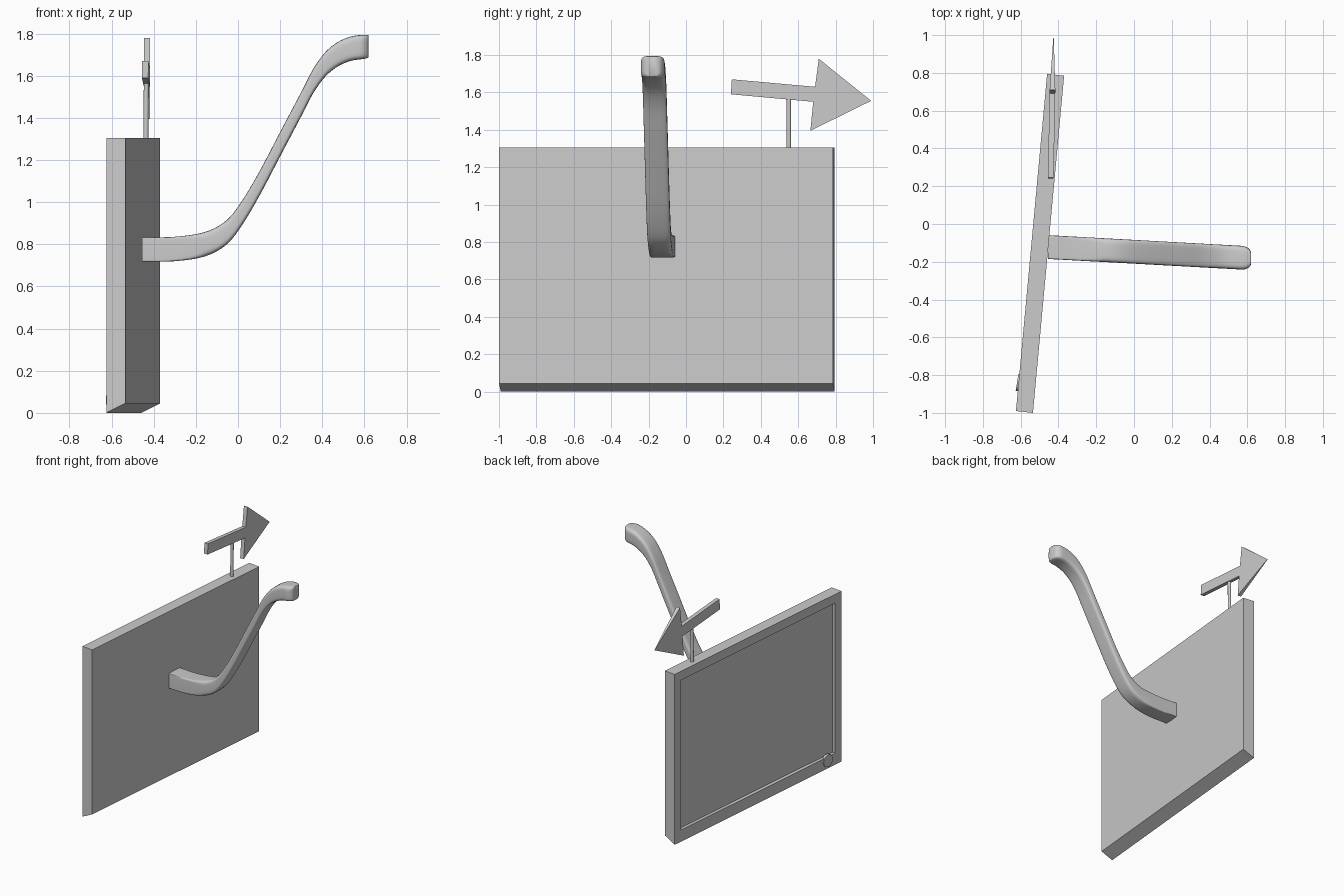
import bpy, bmesh, math
from mathutils import Vector

if "Cube" in bpy.data.objects:
    bpy.data.objects.remove(bpy.data.objects["Cube"], do_unlink=True)

grey = bpy.data.materials.new("light grey")
grey.use_nodes = True
COLOUR = (0.6, 0.6, 0.6, 1)
grey.diffuse_color = COLOUR
grey.node_tree.nodes["Principled BSDF"].inputs["Base Color"].default_value = COLOUR


def finish(bm, name, smooth=False):
    bmesh.ops.recalc_face_normals(bm, faces=bm.faces)
    mesh = bpy.data.meshes.new(name)
    bm.to_mesh(mesh)
    bm.free()
    mesh.materials.append(grey)
    obj = bpy.data.objects.new(name, mesh)
    bpy.context.collection.objects.link(obj)
    if smooth:
        bpy.ops.object.select_all(action='DESELECT')
        obj.select_set(True)
        bpy.context.view_layer.objects.active = obj
        bpy.ops.object.shade_smooth_by_angle(angle=math.radians(40))
    return obj


def loft(bm, rings):
    """Join closed rings of points and cap both ends."""
    rows = [[bm.verts.new(p) for p in ring] for ring in rings]
    n = len(rows[0])
    for a, b in zip(rows, rows[1:]):
        for i in range(n):
            bm.faces.new((a[i], a[(i + 1) % n], b[(i + 1) % n], b[i]))
    return bm.faces.new(rows[0]), bm.faces.new(rows[-1])


# Panel: yawed slab with a sloping underside and a recessed screen on -x
back = [(-0.625, -0.99), (-0.46, 0.795)]
front = [(-0.535, -1.0), (-0.37, 0.785)]


def panel_ring(edge, low):
    (x0, y0), (x1, y1) = edge
    return [(x0, y0, low), (x1, y1, low), (x1, y1, 1.305), (x0, y0, 1.305)]


bm = bmesh.new()
screen, _ = loft(bm, [panel_ring(back, 0), panel_ring(front, 0.045)])
bmesh.ops.recalc_face_normals(bm, faces=bm.faces)
bmesh.ops.inset_individual(bm, faces=[screen], thickness=0.097)
for v in screen.verts:
    if v.co.z < 0.5:
        v.co.z += 0.02
inward = -screen.normal * 0.025
pushed = bmesh.ops.extrude_discrete_faces(bm, faces=[screen])["faces"][0]
bmesh.ops.translate(bm, verts=pushed.verts, vec=inward)
finish(bm, "screen_panel")


def rod(name, a, b, radius, sides):
    a, b = Vector(a), Vector(b)
    bpy.ops.mesh.primitive_cylinder_add(vertices=sides, radius=radius,
                                        depth=(b - a).length, location=(a + b) / 2)
    obj = bpy.context.object
    obj.rotation_mode = 'QUATERNION'
    obj.rotation_quaternion = (b - a).to_track_quat('Z', 'Y')
    obj.name = name
    obj.data.materials.append(grey)
    bpy.ops.object.shade_smooth_by_angle(angle=math.radians(40))


# Button on the screen side and post carrying the arrow
rod("power_button", (-0.619, -0.838, 0.062), (-0.6, -0.841, 0.062), 0.046, 32)
rod("arrow_post", (-0.437, 0.55, 1.29), (-0.435, 0.55, 1.58), 0.012, 16)

# Arrow sign: flat outline with a pinched tip
outline = [(0.24, 1.59), (0.68, 1.55), (0.665, 1.395), (0.99, 1.555),
           (0.71, 1.78), (0.69, 1.63), (0.245, 1.67)]


def arrow_side(sign):
    ring = []
    for y, z in outline:
        half = 0.001 if y > 0.9 else 0.015
        ring.append((-0.441 + 0.02 * (y - 0.24) + sign * half, y, z))
    return ring


bm = bmesh.new()
loft(bm, [arrow_side(-1), arrow_side(1)])
finish(bm, "arrow_sign")

# Arm: S-curve of upright sections, square at the panel, rounded at the far end
path = [(-0.455, 0.776), (-0.3, 0.778), (-0.15, 0.803), (-0.05, 0.86),
        (0.02, 0.95), (0.1, 1.085), (0.2, 1.275), (0.3, 1.465),
        (0.36, 1.58), (0.43, 1.67), (0.52, 1.724), (0.62, 1.74)]


def centre_at(x):
    """Smooth height along the path (cubic Hermite)."""
    def slope(k):
        a, b = path[max(k - 1, 0)], path[min(k + 1, len(path) - 1)]
        return (b[1] - a[1]) / (b[0] - a[0])
    k = max(i for i in range(len(path) - 1) if path[i][0] <= x + 1e-9)
    (x0, z0), (x1, z1) = path[k], path[k + 1]
    h = x1 - x0
    t = (x - x0) / h
    return ((1 + 2 * t) * (1 - t) ** 2 * z0 + t * (1 - t) ** 2 * h * slope(k)
            + t * t * (3 - 2 * t) * z1 + t * t * (t - 1) * h * slope(k + 1))


def arm_ring(x, sides=32):
    start, end, corner = path[0][0], path[-1][0], 0.05
    d = min(end - x, corner)
    trim = corner - math.sqrt(max(corner ** 2 - (corner - d) ** 2, 0))
    half_y, half_z = 0.063 - 0.75 * trim, 0.058 - 0.12 * trim
    power = 2 / (5 + 20 * max(0, 1 - (x - start) / 0.3))
    y = -0.122 - 0.055 * (x - start)
    ring = []
    for i in range(sides):
        a = 2 * math.pi * (i + 0.5) / sides
        c, s = math.cos(a), math.sin(a)
        ring.append((x, y + half_y * math.copysign(abs(c) ** power, c),
                     centre_at(x) + half_z * math.copysign(abs(s) ** power, s)))
    return ring


steps = 48
xs = [-0.455 + 1.025 * i / steps for i in range(steps + 1)]
xs += [0.62 - 0.05 * (1 - math.sin(math.pi / 2 * i / 8)) for i in range(1, 9)]
bm = bmesh.new()
loft(bm, [arm_ring(x) for x in xs])
finish(bm, "curved_arm", smooth=True)
